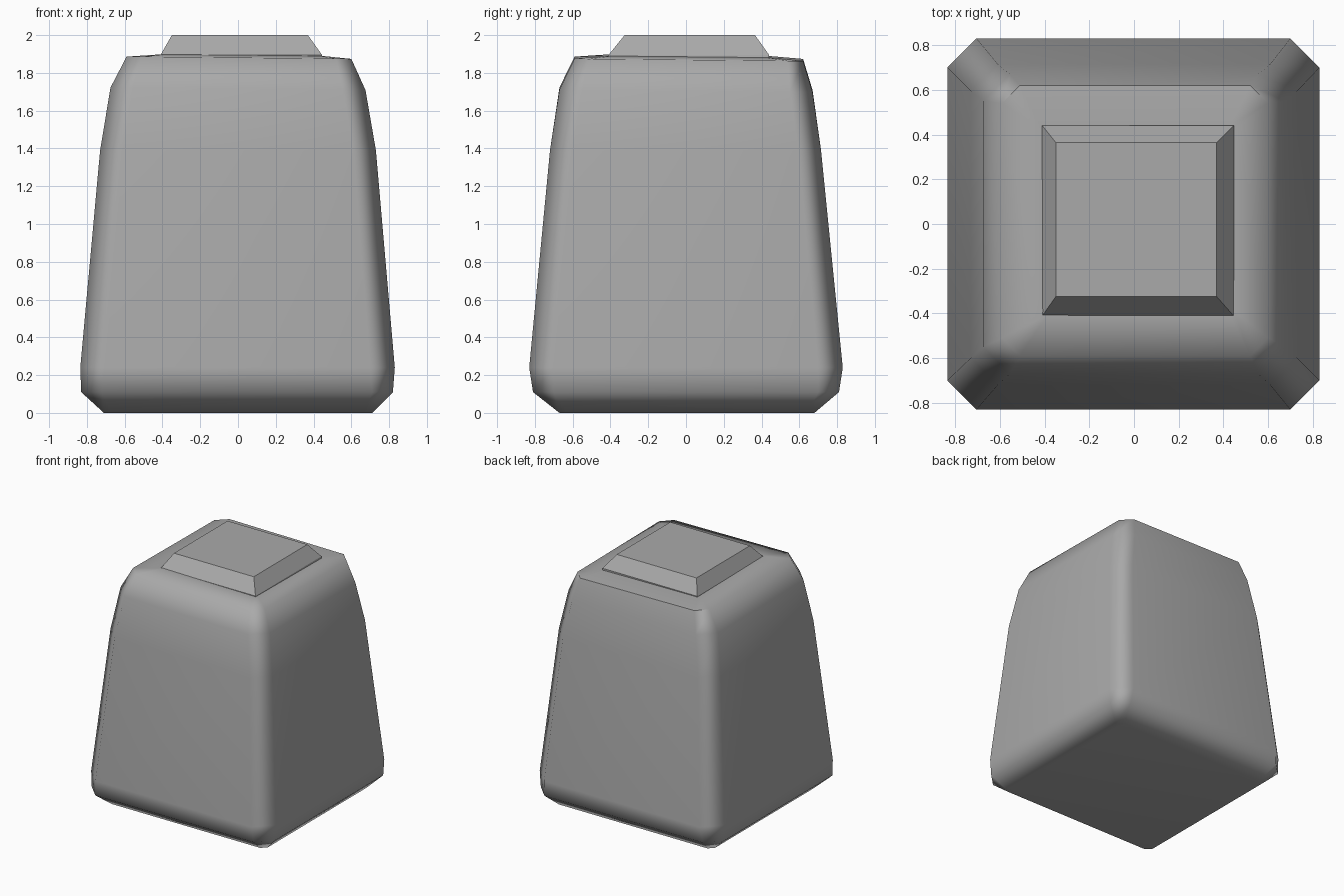
import bpy
import bmesh

cube = bpy.data.objects.get("Cube")
if cube:
    bpy.data.objects.remove(cube, do_unlink=True)

grey = bpy.data.materials.new("plain grey")
grey.use_nodes = True
colour = (0.4, 0.4, 0.4, 1)
grey.diffuse_color = colour
grey.node_tree.nodes["Principled BSDF"].inputs["Base Color"].default_value = colour


def outline(x0, x1, y0, y1, cut):
    """Rectangle, with its corners cut off when cut is above zero."""
    if cut == 0:
        return [(x0, y0), (x1, y0), (x1, y1), (x0, y1)]
    return [(x0 + cut, y0), (x1 - cut, y0), (x1, y0 + cut), (x1, y1 - cut),
            (x1 - cut, y1), (x0 + cut, y1), (x0, y1 - cut), (x0, y0 + cut)]


def loft(name, sections, tilt=0.0):
    """Join stacked sections (z, x0, x1, y0, y1, cut) and close both ends."""
    bm = bmesh.new()
    rings = []
    for z, *rect in sections:
        lean = tilt if z > 1.6 else 0
        rings.append([bm.verts.new((x, y, z - lean * (x + y)))
                      for x, y in outline(*rect)])
    for low, high in zip(rings, rings[1:]):
        n = len(low)
        for i in range(n):
            j = (i + 1) % n
            bm.faces.new((low[i], low[j], high[j], high[i]))
    bm.faces.new(rings[0][::-1])
    bm.faces.new(rings[-1])
    bmesh.ops.recalc_face_normals(bm, faces=bm.faces)
    mesh = bpy.data.meshes.new(name)
    bm.to_mesh(mesh)
    bm.free()
    mesh.materials.append(grey)
    obj = bpy.data.objects.new(name, mesh)
    bpy.context.collection.objects.link(obj)
    return obj


# Tapered block with softened corners
body = loft("body", [
    (0.00, -0.71, 0.71, -0.67, 0.68, 0.04),
    (0.11, -0.83, 0.82, -0.81, 0.81, 0.11),
    (0.24, -0.835, 0.83, -0.83, 0.83, 0.13),
    (1.39, -0.73, 0.73, -0.72, 0.715, 0.12),
    (1.71, -0.675, 0.675, -0.67, 0.67, 0.12),
    (1.875, -0.59, 0.60, -0.59, 0.62, 0.08),
    (1.89, -0.41, 0.45, -0.41, 0.44, 0.02),
], tilt=0.01)
bpy.ops.object.select_all(action="DESELECT")
body.select_set(True)
bpy.context.view_layer.objects.active = body
bpy.ops.object.shade_smooth_by_angle(angle=1.1)
soften = body.modifiers.new("soft edges", "WEIGHTED_NORMAL")
soften.keep_sharp = True

# Small bevelled cap, flat shaded
loft("cap", [
    (1.87, -0.415, 0.45, -0.41, 0.44, 0),
    (1.895, -0.41, 0.445, -0.41, 0.44, 0),
    (2.00, -0.35, 0.37, -0.325, 0.365, 0),
])
